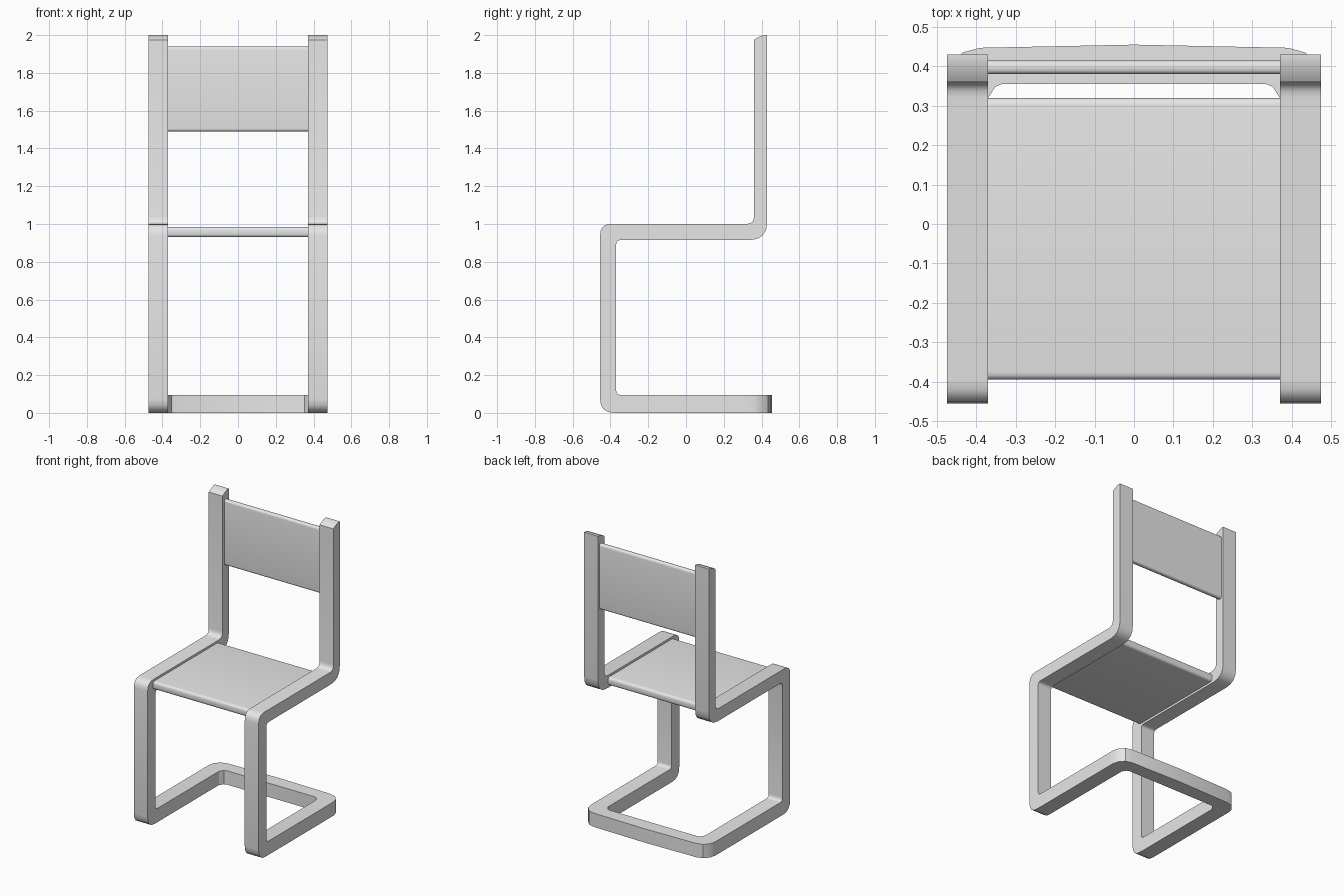
import bpy, bmesh
from mathutils import Vector

old = bpy.data.objects.get("Cube")
if old:
    bpy.data.objects.remove(old, do_unlink=True)

grey = bpy.data.materials.new("light grey")
grey.use_nodes = True
colour = (0.8, 0.8, 0.8, 1)
grey.diffuse_color = colour
grey.node_tree.nodes["Principled BSDF"].inputs["Base Color"].default_value = colour


def rounded(corners, steps=4):
    """Outline from (a, b, cut) corners, each rounded back by its cut length."""
    out = []
    for i, (a, b, cut) in enumerate(corners):
        p = Vector((a, b))
        if not cut:
            out.append(p)
            continue
        before = Vector(corners[i - 1][:2])
        after = Vector(corners[(i + 1) % len(corners)][:2])
        start = p + (before - p).normalized() * cut
        end = p + (after - p).normalized() * cut
        for k in range(steps + 1):
            t = k / steps
            out.append(start * (1 - t) ** 2 + p * 2 * t * (1 - t) + end * t ** 2)
    return out


def prism(name, outline, axis, low, high):
    """Extrude an outline along x (outline in y, z) or along z (outline in x, y)."""
    bm = bmesh.new()
    place = (lambda p: (low, p.x, p.y)) if axis == "x" else (lambda p: (p.x, p.y, low))
    face = bm.faces.new([bm.verts.new(place(p)) for p in outline])
    moved = bmesh.ops.extrude_face_region(bm, geom=[face])["geom"]
    shift = Vector((high - low, 0, 0)) if axis == "x" else Vector((0, 0, high - low))
    bmesh.ops.translate(bm, vec=shift, verts=[v for v in moved if isinstance(v, bmesh.types.BMVert)])
    bmesh.ops.recalc_face_normals(bm, faces=bm.faces)
    mesh = bpy.data.meshes.new(name)
    bm.to_mesh(mesh)
    bm.free()
    mesh.materials.append(grey)
    obj = bpy.data.objects.new(name, mesh)
    bpy.context.collection.objects.link(obj)
    bpy.ops.object.select_all(action="DESELECT")
    obj.select_set(True)
    bpy.context.view_layer.objects.active = obj
    bpy.ops.object.shade_smooth_by_angle(angle=0.52)
    return obj


INNER, OUTER = 0.37, 0.475

# Side frames: floor runner, front leg, seat rail and back post in one bent bar
side = rounded([
    (0.32, 0, 0), (-0.455, 0, 0.075), (-0.455, 1.0, 0.06), (0.36, 1.0, 0.04),
    (0.36, 1.975, 0), (0.375, 1.985, 0), (0.41, 2.0, 0), (0.43, 2.0, 0),
    (0.43, 0.915, 0.095), (-0.37, 0.915, 0.025), (-0.37, 0.095, 0.025), (0.32, 0.095, 0),
])
prism("left_side_frame", side, "x", INNER, OUTER)
prism("right_side_frame", side, "x", -OUTER, -INNER)

# Rear floor bar, slightly bowed, turning into both runners
half = [Vector((0, 0.455))] + rounded([
    (0.39, 0.447, 0), (0.435, 0.435, 0), (0.465, 0.40, 0), (OUTER, 0.36, 0), (OUTER, 0.32, 0),
    (INNER, 0.32, 0), (0.352, 0.348, 0), (0.335, 0.355, 0)])
mirrored = [Vector((-p.x, p.y)) for p in reversed(half[1:])]
prism("rear_floor_bar", half + mirrored, "z", 0, 0.095)

# Seat panel with rounded front and back edges
prism("seat", rounded([(-0.395, 0.93, 0.02), (0.32, 0.93, 0.02),
                       (0.32, 0.985, 0.02), (-0.395, 0.985, 0.02)]), "x", -INNER, INNER)

# Backrest panel with rounded top and bottom edges
prism("backrest", rounded([(0.38, 1.49, 0.016), (0.415, 1.49, 0.016),
                           (0.415, 1.94, 0.016), (0.38, 1.94, 0.016)]), "x", -INNER, INNER)
